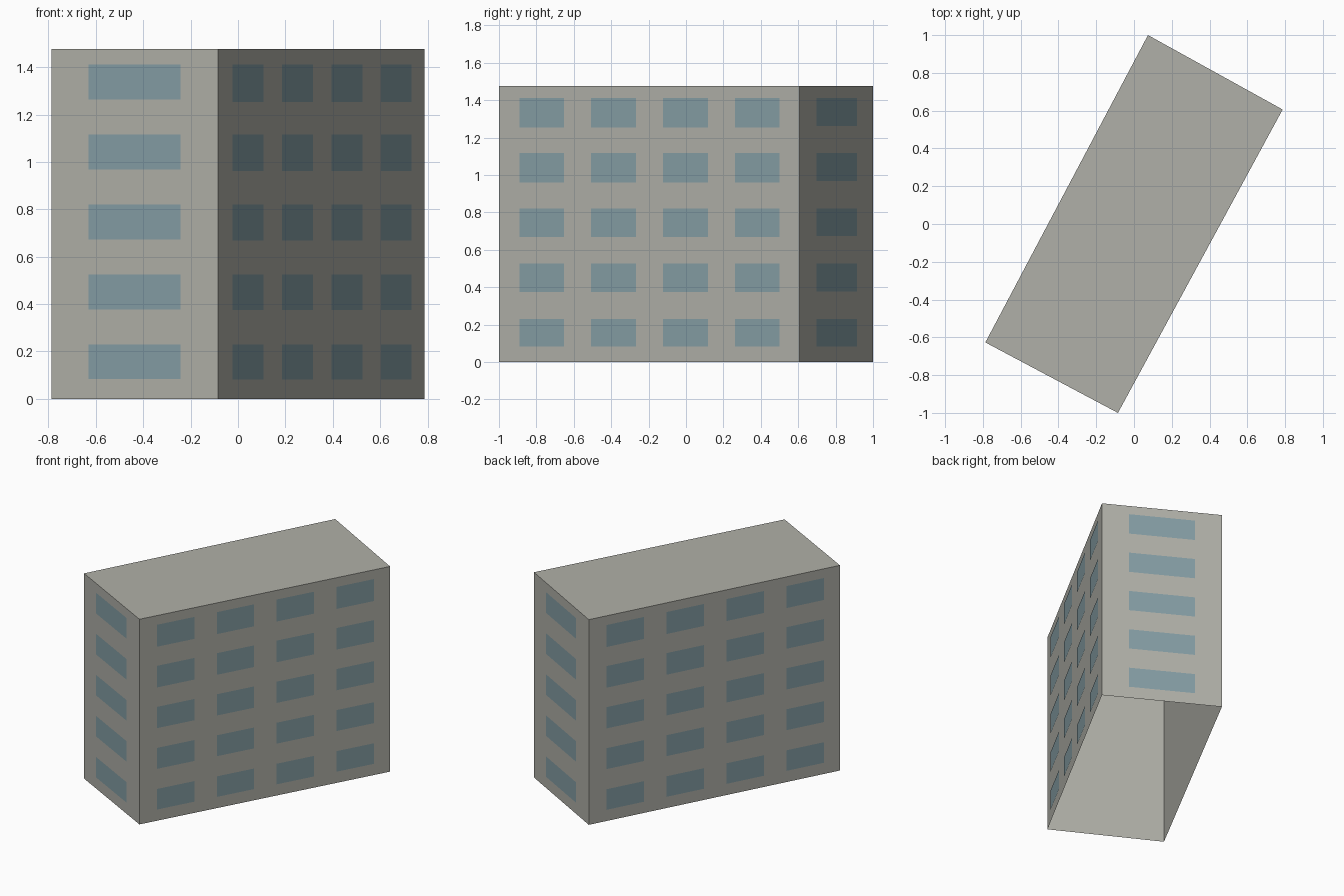
import bpy
import bmesh
from mathutils import Vector

cube = bpy.data.objects.get("Cube")
if cube:
    bpy.data.objects.remove(cube, do_unlink=True)


def make_material(name, colour):
    mat = bpy.data.materials.new(name)
    mat.use_nodes = True
    mat.diffuse_color = (*colour, 1)
    mat.node_tree.nodes["Principled BSDF"].inputs["Base Color"].default_value = (*colour, 1)
    return mat


def make_object(name, quads, mat):
    bm = bmesh.new()
    for quad in quads:
        bm.faces.new([bm.verts.new(p) for p in quad])
    bmesh.ops.remove_doubles(bm, verts=bm.verts, dist=0.0001)
    mesh = bpy.data.meshes.new(name)
    bm.to_mesh(mesh)
    bm.free()
    mesh.materials.append(mat)
    obj = bpy.data.objects.new(name, mesh)
    bpy.context.collection.objects.link(obj)
    return obj


concrete = make_material("warm grey concrete", (0.434, 0.434, 0.392))
glass = make_material("blue grey glass", (0.235, 0.342, 0.376))

HEIGHT = 1.477
UP = Vector((0, 0, 1))
OFFSET = 0.003

# Footprint corners, anticlockwise from the front end wall
corners = [Vector((x, y, 0)) for x, y in
           ((-0.787, -0.627), (-0.085, -1.0), (0.787, 0.606), (0.074, 1.0))]
walls = [(corners[i], corners[(i + 1) % 4]) for i in range(4)]

# Open-bottomed shell: four walls and a flat roof
top = UP * HEIGHT
shell = [(a, b, b + top, a + top) for a, b in walls]
shell.append([c + top for c in corners])
make_object("building_shell", shell, concrete)

# Window layout as (start, end) fractions along each kind of wall
long_columns = [(0.069 + 0.239 * i, 0.218 + 0.239 * i) for i in range(4)]
end_columns = [(0.225, 0.777)]
long_rows = [(0.082 + 0.293 * i, 0.23 + 0.2955 * i) for i in range(5)]
end_rows = [(0.083 + 0.295 * i, 0.23 + 0.2955 * i) for i in range(5)]


# Window panes lie just proud of each wall
def add_windows(name, wall, columns, rows):
    a, b = wall
    out = (b - a).cross(UP).normalized() * OFFSET
    panes = []
    for u0, u1 in columns:
        left, right = a.lerp(b, u0) + out, a.lerp(b, u1) + out
        for low, high in rows:
            panes.append((left + UP * low, right + UP * low,
                          right + UP * high, left + UP * high))
    make_object(name, panes, glass)


add_windows("front_end_windows", walls[0], end_columns, end_rows)
add_windows("left_side_windows", walls[1], long_columns, long_rows)
add_windows("back_end_windows", walls[2], end_columns, end_rows)
add_windows("right_side_windows", walls[3], long_columns, long_rows)
